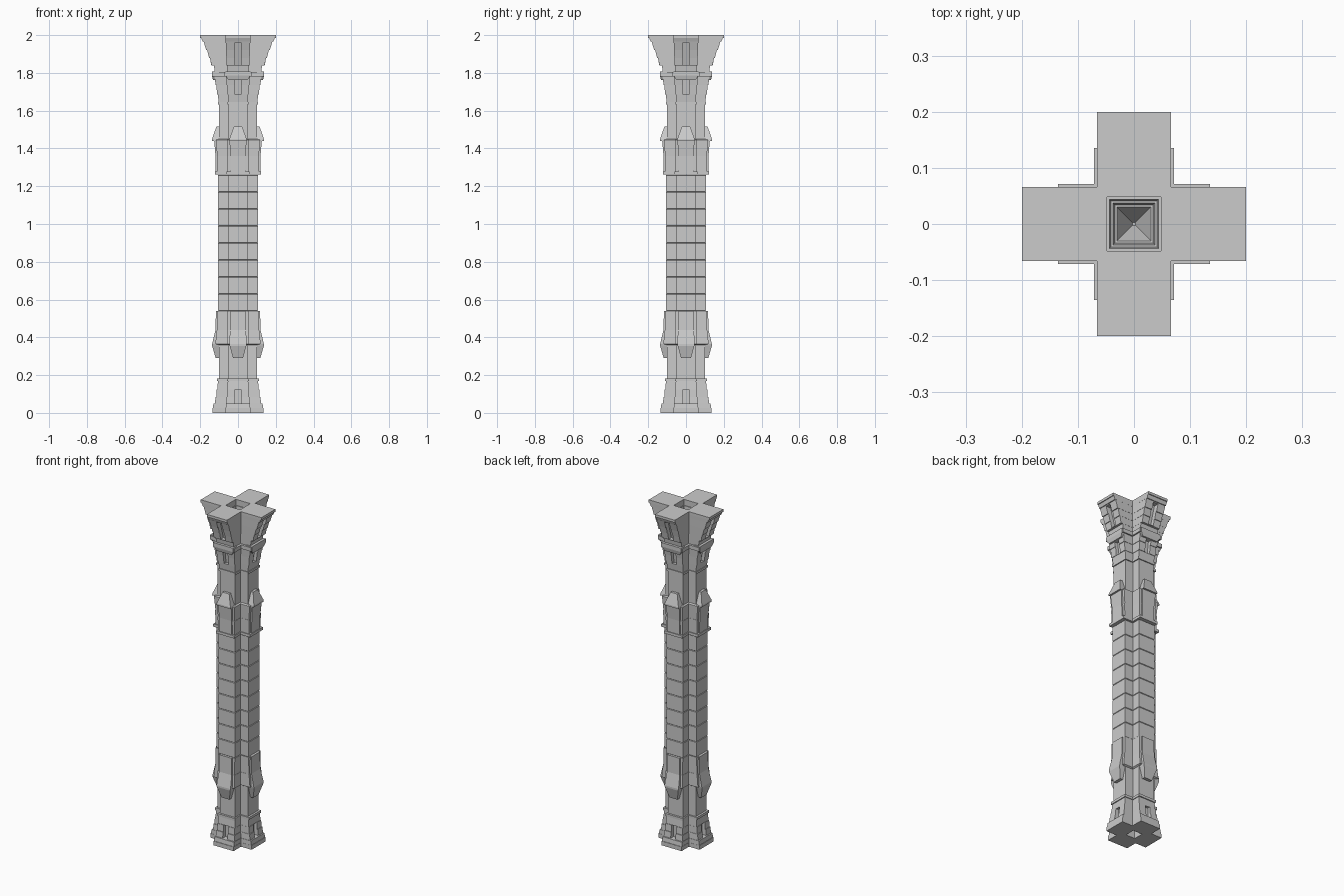
import bpy, bmesh


def loft(name, rings):
    """Skin a stack of equally sized vertex rings and cap both ends."""
    bm = bmesh.new()
    rows = [[bm.verts.new(p) for p in ring] for ring in rings]
    n = len(rows[0])
    for a, b in zip(rows, rows[1:]):
        for i in range(n):
            j = (i + 1) % n
            bm.faces.new((a[i], a[j], b[j], b[i]))
    bm.faces.new(rows[0][::-1])
    bm.faces.new(rows[-1])
    bmesh.ops.recalc_face_normals(bm, faces=bm.faces[:])
    mesh = bpy.data.meshes.new(name)
    bm.to_mesh(mesh)
    bm.free()
    ob = bpy.data.objects.new(name, mesh)
    bpy.context.collection.objects.link(ob)
    return ob


def cross(name, levels):
    """Plus-shaped loft; each level is (z, arm reach, arm half width)."""
    rings = []
    for z, r, w in levels:
        pts = [(r, -w), (r, w), (w, w)]
        ring = []
        for k in range(4):
            ring += [(x, y, z) for x, y in pts]
            pts = [(-y, x) for x, y in pts]
        rings.append(ring)
    return loft(name, rings)


def square(name, levels):
    return loft(name, [[(-h, -h, z), (h, -h, z), (h, h, z), (-h, h, z)] for z, h in levels])


def four(name, levels):
    """Four radial blocks; each level is (z, inner, outer, half width)."""
    obs = []
    for k in range(4):
        rings = []
        for z, a, b, h in levels:
            ring = [(a, -h), (b, -h), (b, h), (a, h)]
            for _ in range(k):
                ring = [(-y, x) for x, y in ring]
            rings.append([(x, y, z) for x, y in ring])
        obs.append(loft(f"{name}_{k + 1}", rings))
    return obs


def cut(ob, cutters):
    for c in cutters:
        c.hide_render = True
        c.hide_viewport = True
        c.display_type = 'WIRE'
        m = ob.modifiers.new("cut", 'BOOLEAN')
        m.operation = 'DIFFERENCE'
        m.solver = 'EXACT'
        m.object = c


# Stepped foot with recessed slots and a hollow underside
base = cross("base", [
    (0, .136, .066), (.025, .136, .066), (.025, .133, .065), (.05, .130, .064),
    (.05, .122, .062), (.085, .119, .060), (.085, .115, .058), (.125, .113, .057),
    (.125, .110, .056), (.168, .106, .054), (.168, .112, .058), (.183, .112, .058)])
cut(base, four("base_slot_cutter", [(.05, .095, .16, .016), (.125, .095, .16, .016)]))
cut(base, [square("base_hollow_cutter", [(-.01, .03), (.04, .03), (.1, .003)])])

# Plain necks above the foot and below the capital
cross("lower_neck", [(.18, .1, .05), (.37, .1, .05)])
cross("upper_neck", [(1.43, .1, .05), (1.635, .1, .05)])

# Shaft of stacked blocks separated by fine joints
levels = []
for i in range(10):
    z = .36 + .09 * i
    g = .0025
    levels += [(z, .103, .0505), (z + g, .106, .053),
               (z + .09 - g, .106, .053), (z + .09, .103, .0505)]
cross("shaft", levels[:1] + [v for i, v in enumerate(levels[1:]) if i % 4 != 3])

# Flared sleeves at each end of the shaft, with pointed brackets on the arms
cross("upper_sleeve", [
    (1.262, .108, .054), (1.262, .122, .06), (1.278, .122, .06), (1.278, .110, .055),
    (1.36, .112, .056), (1.36, .110, .055), (1.445, .118, .059), (1.45, .101, .051)])
four("upper_bracket", [
    (1.278, .09, .118, .04), (1.36, .09, .119, .04), (1.44, .09, .126, .045),
    (1.44, .09, .137, .048), (1.45, .09, .137, .046), (1.515, .09, .115, .022)])
cross("lower_sleeve", [
    (.36, .101, .051), (.365, .120, .059), (.44, .112, .056), (.44, .110, .055),
    (.54, .109, .055)])
four("lower_bracket", [
    (.29, .09, .118, .026), (.355, .09, .137, .044), (.365, .09, .137, .046),
    (.44, .09, .119, .042), (.54, .09, .117, .04)])

# Lower capital with a neck ring, stepped flare and slots
low = cross("lower_capital", [
    (1.632, .106, .056), (1.645, .106, .056), (1.645, .102, .052), (1.685, .107, .054),
    (1.685, .110, .056), (1.735, .115, .058), (1.735, .118, .060), (1.782, .125, .063),
    (1.782, .135, .071), (1.805, .135, .071)])
cut(low, four("lower_capital_slot_cutter", [(1.685, .09, .15, .016), (1.762, .1, .15, .016)]))
four("collar_boss", [(1.762, .1, .132, .05), (1.785, .1, .138, .065), (1.808, .1, .138, .065)])

# Upper capital flaring to the top, with slots and a stepped pit
top = cross("upper_capital", [
    (1.80, .122, .058), (1.84, .128, .059), (1.84, .141, .060), (1.88, .149, .061),
    (1.88, .153, .062), (1.92, .163, .063), (1.92, .168, .064), (1.965, .182, .065),
    (1.965, .187, .0655), (1.985, .195, .066), (1.985, .2, .066), (2.0, .2, .066)])
cut(top, four("upper_capital_slot_cutter", [(1.842, .115, .22, .016), (1.96, .15, .22, .016)]))
pit = [(1.803, .002), (1.87, .03), (1.87, .034), (1.92, .037),
       (1.92, .041), (1.965, .044), (1.965, .048), (2.01, .048)]
cut(top, [square("pit_cutter", pit)])
